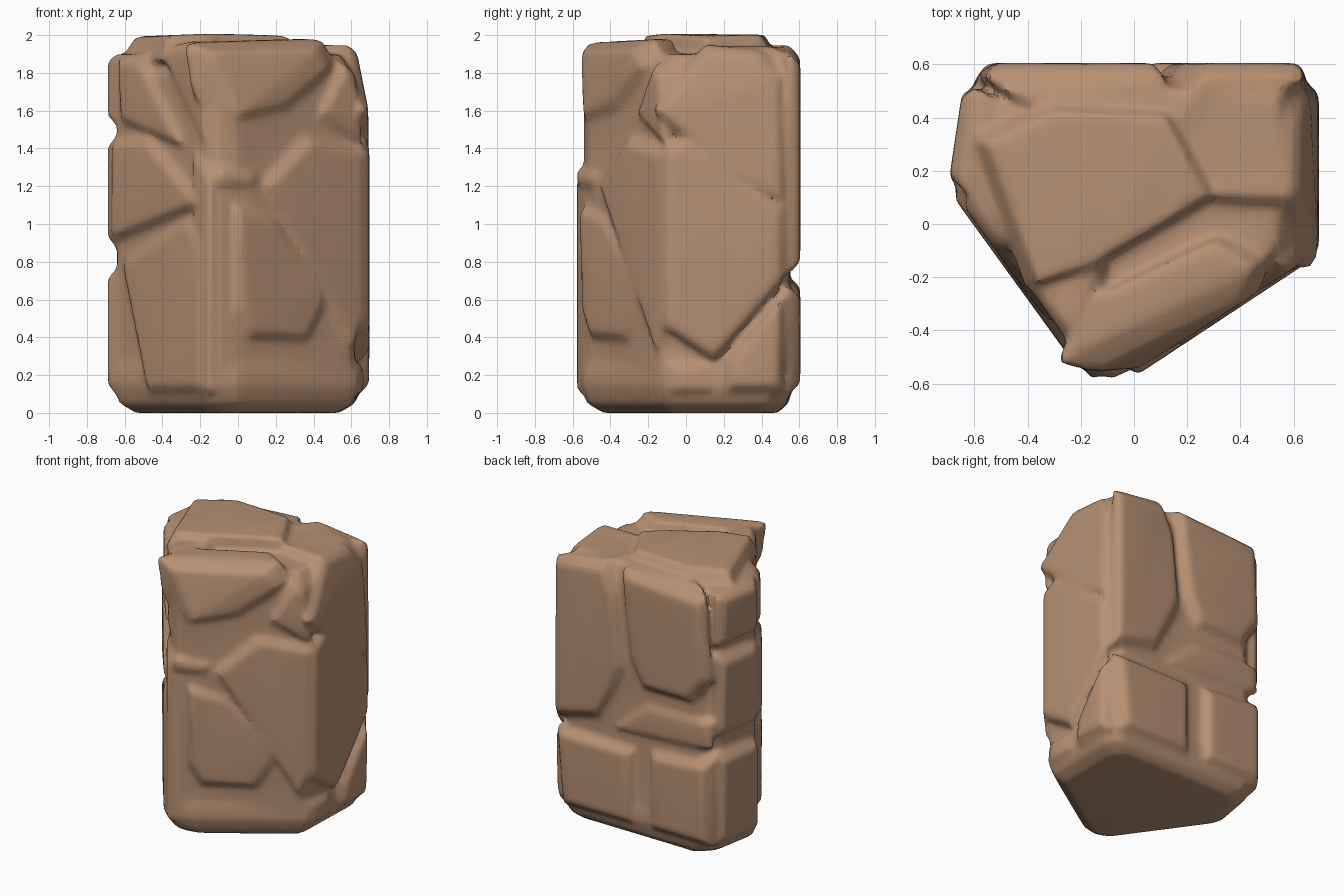
import bpy, bmesh
from mathutils import Vector

default_cube = bpy.data.objects.get("Cube")
if default_cube:
    bpy.data.objects.remove(default_cube, do_unlink=True)

stone = bpy.data.materials.new("sandstone_brown")
stone.use_nodes = True
colour = (.47, .28, .17, 1)
stone.diffuse_color = colour
stone.node_tree.nodes["Principled BSDF"].inputs["Base Color"].default_value = colour

bm = bmesh.new()
AXIS = Vector((0, .12, 0))


def hull(points):
    """Add the convex hull of the points to the rock."""
    verts = [bm.verts.new(point) for point in points]
    result = bmesh.ops.convex_hull(bm, input=verts)
    loose = {item for item in result["geom_interior"] + result["geom_unused"]
             if isinstance(item, bmesh.types.BMVert) and item.is_valid}
    bmesh.ops.delete(bm, geom=list(loose), context="VERTS")


# Each wall maps (distance along wall, height) to a surface point
def front_right(s, z):
    return s, max(-.6, -.575 + .66 * s), z


def front_left(s, z):
    return s, max(-.6, -.835 - 1.38 * s), z


def right(s, z):
    return .695 - .2 * max(0, z - 1.6), s, z


def left(s, z):
    return -.72 + .15 * s, s, z


def back(s, z):
    return s, .605, z


NORMALS = {
    front_right: Vector((.55, -.835, 0)),
    front_left: Vector((-.81, -.59, 0)),
    right: Vector((1, 0, 0)),
    left: Vector((-1, .1, 0)),
    back: Vector((0, 1, 0)),
}


def slab(wall, *outline, depth=0, chamfer=.06, reach=.5):
    """Convex chipped slab lying on a wall and tapering towards the axis."""
    normal = NORMALS[wall]
    ring = [Vector(wall(s, z)) - normal * depth for s, z in outline]
    centre = sum(ring, Vector()) / len(ring)
    points = []
    for corner in ring:
        edge = corner - normal * chamfer * .8
        inner = edge.lerp(Vector((AXIS.x, AXIS.y, edge.z)), reach)
        points += [corner + (centre - corner).normalized() * chamfer, edge, inner]
    hull(points)


# Shared heights and wall ends
LOW, EAVE = .1, 1.9
RIGHT_END, LEFT_END = .65, -.6
NOSE = -.2
SIDE_START, SIDE_END = .14, .52

# Inner core and foot follow one plan
PLAN = [(NOSE, -.56), (-.12, -.6), (0, -.575), (.47, -.265), (.67, -.13), (.69, .47),
        (.6, .58), (-.52, .59), (-.64, .48), (-.7, .14)]


def layer(scale, height):
    return [AXIS.lerp(Vector((x, y, 0)), scale) + Vector((0, 0, height)) for x, y in PLAN]


def column(*levels):
    hull([point for scale, height in levels for point in layer(scale, height)])


column((.8, .02), (.92, .14), (.92, 1.78), (.8, EAVE))
column((.78, 0), (.9, .05), (.955, .15), (.94, .24), (.8, .4))

# Front right wall: brow block, leaning slab, low panel with raised plate, ledge, corner chip
slab(front_right, (-.24, 1.96), (.5, 1.98), (.58, 1.85), (.32, 1.55), (-.05, 1.5), (NOSE, 1.7),
     chamfer=.12, reach=.35)
slab(front_right, (.14, 1.22), (.38, 1.47), (.67, 1.4), (.68, .5), (.62, .3), chamfer=.05)
slab(front_right, (-.1, 1.2), (.1, 1.27), (.3, 1.1), (RIGHT_END, .3), (.6, LOW), (-.1, LOW),
     depth=.03, chamfer=.04)
slab(front_right, (0, 1.1), (.2, 1.04), (.46, .68), (.47, .55), (.38, .38), (.07, .4), (0, .55),
     chamfer=.04)
slab(front_right, (-.1, 1.3), (.13, 1.26), (.1, 1.2), (-.1, 1.2), depth=.01, chamfer=.03)
slab(front_right, (.43, 1.57), (.58, 1.86), (RIGHT_END, 1.8), (.68, 1.4), depth=.01, chamfer=.05)

# Front left wall: upper shards, belly, lower slab and corner column
slab(front_left, (-.67, EAVE), (-.54, EAVE), (-.3, 1.4), (-.66, 1.53), depth=.01)
slab(front_left, (-.46, 1.93), (-.3, 1.97), (NOSE, 1.85), (NOSE, 1.4), depth=.03, chamfer=.05)
slab(front_left, (-.7, 1.44), (-.5, 1.48), (NOSE, 1.1), (-.3, 1.1), (-.7, .9))
slab(front_left, (-.64, .8), (-.27, 1.04), (NOSE, .9), (NOSE, LOW), (-.5, LOW), chamfer=.05)
slab(front_left, (-.26, 1.4), (-.17, 1.25), (-.17, LOW), (-.24, LOW), depth=.02, chamfer=.03)

# Left wall: three stacked blocks
for top, bottom in ((EAVE, 1.53), (1.46, .88), (.76, LOW)):
    slab(left, (SIDE_START, top), (SIDE_END, top), (SIDE_END, bottom), (SIDE_START, bottom))

# Right wall slabs, split by diagonal grooves
slab(right, (-.18, 1.6), (.1, 1.95), (.4, 1.92), (SIDE_END, 1.78), (SIDE_END, 1.1), (.25, 1.22),
     chamfer=.05)
slab(right, (-.12, 1.4), (0, 1.46), (.24, 1.2), (SIDE_END, 1.08), (SIDE_END, .7), (.15, .28),
     (-.12, .45), chamfer=.04)
slab(right, (SIDE_END, .64), (SIDE_END, LOW), (.2, LOW), (.2, .28), chamfer=.07)
slab(right, (-.1, .27), (.12, .26), (.16, LOW), (-.1, LOW), depth=.03, chamfer=.05)

# Back wall slabs above a level groove, two blocks below it
slab(back, (RIGHT_END, EAVE), (.25, 1.95), (.14, 1.75), (.08, 1.2), (.3, .8), (RIGHT_END, .73),
     chamfer=.07)
slab(back, (.12, 1.94), (-.56, EAVE), (LEFT_END, 1.3), (-.45, 1.1), (-.05, 1.1), (.06, 1.3),
     chamfer=.07)
slab(back, (-.05, 1), (LEFT_END, 1), (LEFT_END, .8), (.2, .76), depth=.03, chamfer=.05)
slab(back, (RIGHT_END, .67), (0, .67), (0, LOW), (.6, LOW), chamfer=.08)
slab(back, (-.1, .7), (LEFT_END, .73), (LEFT_END, LOW), (-.1, LOW), chamfer=.08)

# Crown plate and the lower shelf beside it
crown = [(-.55, .3), (-.3, .42), (.12, .4), (.28, .1), (-.15, -.15), (-.36, -.22)]
hull([(x, y, 2.01 - .04 * abs(x + .1)) for x, y in crown]
     + [(x * 1.15, y * 1.15, 1.86) for x, y in crown])
shelf = [(.3, .15), (.55, .1), (.54, .47), (.15, .5), (-.5, .5)]
hull([(x, y, 1.94) for x, y in shelf] + [(x * 1.15, y * 1.1, 1.8) for x, y in shelf])

# Fuse, wear down and facet the blocks
bmesh.ops.recalc_face_normals(bm, faces=bm.faces)
mesh = bpy.data.meshes.new("rock_pillar")
bm.to_mesh(mesh)
bm.free()
rock = bpy.data.objects.new("rock_pillar", mesh)
bpy.context.collection.objects.link(rock)
remesh = rock.modifiers.new("fuse", "REMESH")
remesh.mode = "VOXEL"
remesh.voxel_size = .018
smooth = rock.modifiers.new("wear", "SMOOTH")
smooth.factor = .5
smooth.iterations = 10
facet = rock.modifiers.new("facet", "DECIMATE")
facet.ratio = .13
depsgraph = bpy.context.evaluated_depsgraph_get()
worn = bpy.data.meshes.new_from_object(rock.evaluated_get(depsgraph))
rock.modifiers.clear()
rock.data = worn
worn.materials.clear()
worn.materials.append(stone)

bpy.context.view_layer.objects.active = rock
rock.select_set(True)
bpy.ops.object.shade_smooth_by_angle(angle=.6)
